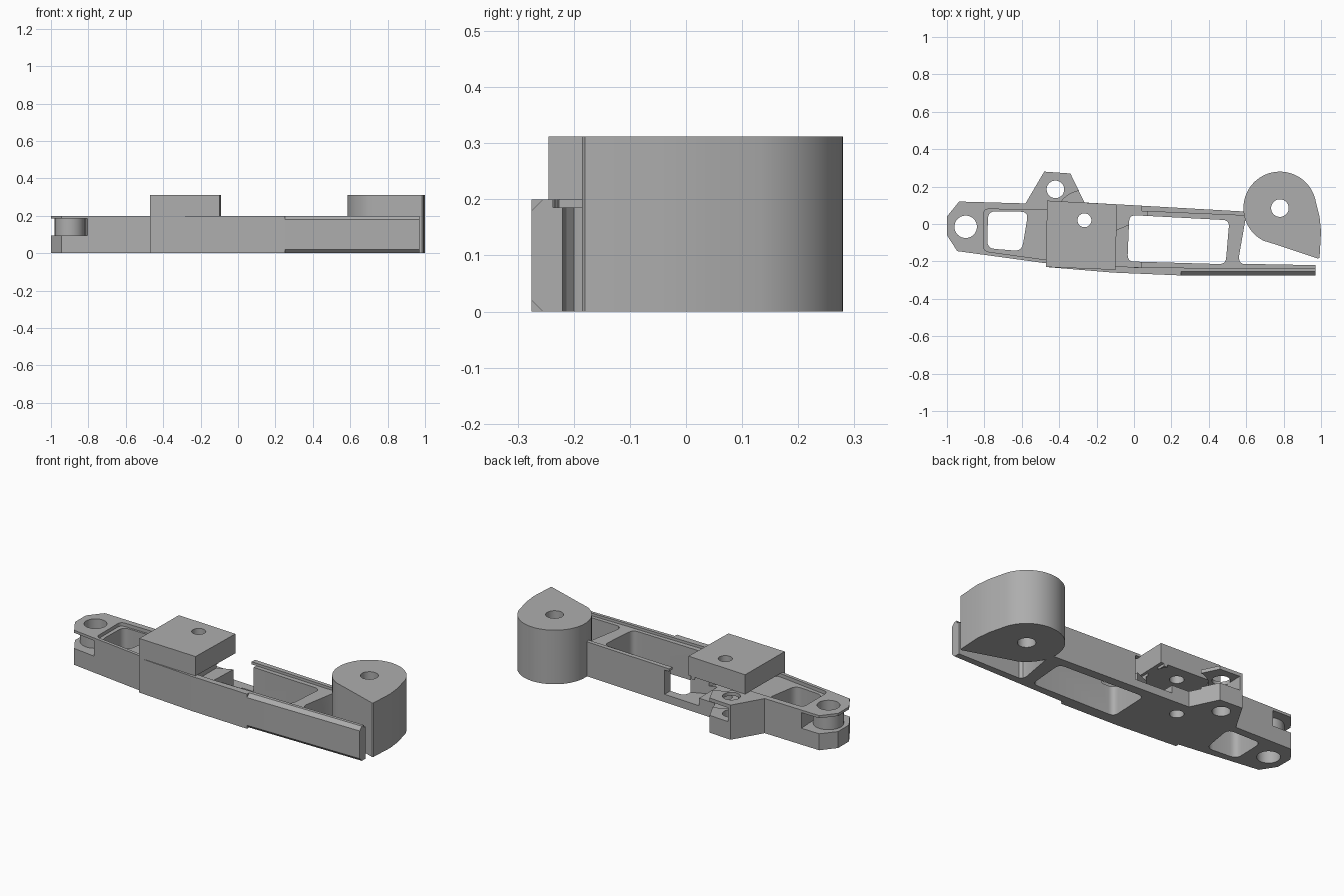
import bpy, bmesh, math
from mathutils import Vector

cube = bpy.data.objects.get("Cube")
if cube:
    bpy.data.objects.remove(cube, do_unlink=True)

grey = bpy.data.materials.new("machined grey")
grey.use_nodes = True
grey.diffuse_color = (0.42, 0.42, 0.42, 1)
grey.node_tree.nodes["Principled BSDF"].inputs["Base Color"].default_value = (0.42, 0.42, 0.42, 1)


def prism(name, outline, low, high, along_x=False):
    """Extrude a closed outline along z, or a (y, z) outline along x."""
    bm = bmesh.new()
    place = (lambda p, h: (h, p[0], p[1])) if along_x else (lambda p, h: (p[0], p[1], h))
    face = bm.faces.new([bm.verts.new(place(p, low)) for p in outline])
    shift = Vector((high - low, 0, 0)) if along_x else Vector((0, 0, high - low))
    top = bmesh.ops.extrude_face_region(bm, geom=[face])
    bmesh.ops.translate(bm, vec=shift, verts=[v for v in top["geom"] if isinstance(v, bmesh.types.BMVert)])
    bmesh.ops.recalc_face_normals(bm, faces=bm.faces)
    mesh = bpy.data.meshes.new(name)
    bm.to_mesh(mesh)
    bm.free()
    mesh.materials.append(grey)
    obj = bpy.data.objects.new(name, mesh)
    bpy.context.collection.objects.link(obj)
    return obj


def arc(centre, radius, start=0, end=360, steps=48):
    count = steps if end - start >= 360 else steps + 1
    angles = [math.radians(start + (end - start) * i / steps) for i in range(count)]
    return [(centre[0] + radius * math.cos(a), centre[1] + radius * math.sin(a)) for a in angles]


def rounded(corners, radius, steps=5):
    points = []
    for i, corner in enumerate(corners):
        c = Vector(corner)
        a = c + (Vector(corners[i - 1]) - c).normalized() * radius
        b = c + (Vector(corners[(i + 1) % len(corners)]) - c).normalized() * radius
        for k in range(steps + 1):
            t = k / steps
            points.append(tuple(a * (1 - t) ** 2 + c * 2 * t * (1 - t) + b * t * t))
    return points


def cut(obj, *shape, **options):
    """Subtract a prism from the object and discard the cutter."""
    cutter = prism("cutter", *shape, **options)
    cutter.hide_render = True
    mod = obj.modifiers.new("cut", "BOOLEAN")
    mod.operation, mod.solver, mod.object = "DIFFERENCE", "EXACT", cutter
    bpy.context.view_layer.update()
    graph = bpy.context.evaluated_depsgraph_get()
    result = bpy.data.meshes.new_from_object(obj.evaluated_get(graph))
    obj.modifiers.clear()
    obj.data = result
    bpy.data.objects.remove(cutter, do_unlink=True)


# Key pivot centres
end_pin, lug_pin, block_pin, drum_pin = (-.9, -.015), (-.42, .185), (-.265, .02), (.78, .085)
HEIGHT = .2

# Main arm with rear lug, clevis end and long front wall
arm = prism("arm", [
    (-1, .04), (-.935, .12), (-.58, .11), (-.48, .28), (-.34, .27), (-.265, .115),
    (.62, .065), (.595, .02), (.56, -.18), (.565, -.2), (.58, -.213), (.97, -.22),
    (.97, -.275), (.25, -.275), (-.11, -.26), (-.47, -.23), (-.47, -.21),
    (-.945, -.145), (-1, -.06)], 0, HEIGHT)

# Lightening windows and their shallow top recesses
cut(arm, rounded([(-.78, .068), (-.565, .065), (-.6, -.145), (-.785, -.13)], .04), -.1, .3)
cut(arm, rounded([(-.805, .08), (-.44, .075), (-.44, -.195), (-.805, -.145)], .03), .18, .3)
cut(arm, rounded([(-.025, .048), (.51, .02), (.49, -.215), (-.035, -.2)], .035), -.1, .3)
cut(arm, [(.0, .07), (.7, .04), (.7, -.237), (.0, -.232)], .185, .3)
cut(arm, [(.5, -.237), (1, -.237), (1, -.1), (.5, -.1)], .185, .3)
cut(arm, [(-.11, .2), (.04, .2), (.04, -.232), (-.11, -.225)], .165, .3)

# Opening in the rear wall with overhanging rail
cut(arm, [(-.16, .2), (.07, .2), (.07, .03), (-.02, 0), (-.16, -.06)], .045, .185)

# Round pocket beneath the block, and the slots of both clevises
cut(arm, arc(block_pin, .16), .09, .3)
cut(arm, [(-.46, .4), (-.2, .4), (-.2, .1), (-.47, .1)], .1, .18)
cut(arm, [(-1.1, -.3), (-.785, -.3), (-.815, -.1), (-.815, .04), (-.83, .3), (-1.1, .3)], .095, .185)

# Pin holes
for pin, radius in ((end_pin, .06), (lug_pin, .047), (block_pin, .037)):
    cut(arm, arc(pin, radius), -.1, .3)

# Chamfers on the front wall
cut(arm, [(-.3, -.005), (-.3, .045), (-.25, -.005)], .25, 1.1, along_x=True)
cut(arm, [(-.3, .155), (-.25, .205), (-.3, .205)], .25, 1.1, along_x=True)

# Bushing inside the end clevis
bushing = prism("end_bushing", arc(end_pin, .08), .09, .19)
cut(bushing, arc(end_pin, .06), -.1, .3)

# Raised block
block = prism("raised_block", [(-.465, .125), (-.09, .105), (-.1, -.245), (-.47, -.23)], HEIGHT, .312)
cut(block, arc(block_pin, .037), 0, .4)

# Teardrop drum
drum = prism("drum", arc(drum_pin, .195, 10, 244) + [
    (.75, -.107), (.985, -.185), (.992, -.18), (1, -.04), (.992, .04)], 0, .312)
cut(drum, arc(drum_pin, .047), -.1, .5)

# Smooth curved walls, keep edges crisp
bpy.ops.object.select_all(action="DESELECT")
for part in (arm, bushing, block, drum):
    part.select_set(True)
bpy.context.view_layer.objects.active = arm
bpy.ops.object.shade_smooth_by_angle(angle=math.radians(25))
